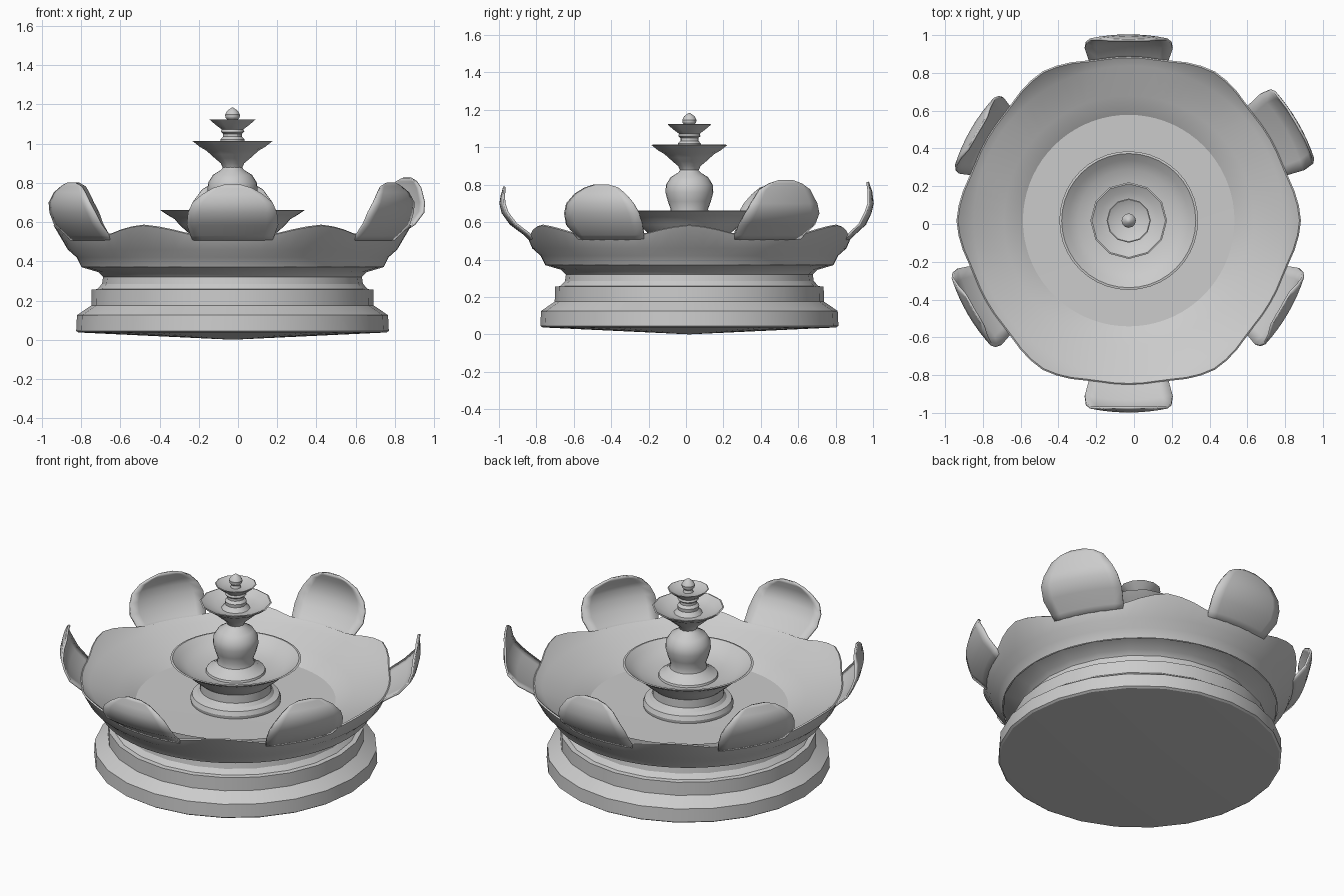
import bpy, bmesh, math
from mathutils import Vector

if "Cube" in bpy.data.objects:
    bpy.data.objects.remove(bpy.data.objects["Cube"])

CX, CY = -0.028, 0.018   # axis of the fountain


def finish(name, bm, angle=30):
    bmesh.ops.remove_doubles(bm, verts=bm.verts, dist=1e-5)
    bmesh.ops.recalc_face_normals(bm, faces=bm.faces)
    me = bpy.data.meshes.new(name)
    bm.to_mesh(me)
    bm.free()
    ob = bpy.data.objects.new(name, me)
    bpy.context.collection.objects.link(ob)
    ob.location = (CX, CY, 0)
    bpy.ops.object.select_all(action='DESELECT')
    ob.select_set(True)
    bpy.context.view_layer.objects.active = ob
    bpy.ops.object.shade_smooth_by_angle(angle=math.radians(angle))
    return ob


def skin(bm, rows, closed):
    for a, b in zip(rows, rows[1:]):
        n = len(a)
        for i in range(n if closed else n - 1):
            j = (i + 1) % n
            bm.faces.new((a[i], a[j], b[j], b[i]))


def lathe(name, profile, sides, warp=None):
    bm = bmesh.new()
    rows = []
    for r, z in profile:
        row = []
        for i in range(sides):
            a = 2 * math.pi * i / sides
            rr, zz = warp(r, z, a) if warp else (r, z)
            row.append(bm.verts.new((rr * math.cos(a), rr * math.sin(a), zz)))
        rows.append(row)
    skin(bm, rows, True)
    return finish(name, bm)


# Stepped round plinth with a cove under the bowl
lathe("plinth", [(0, 0), (.785, .037), (.797, .045), (.793, .125), (.72, .175),
                 (.718, .255), (.69, .258), (.665, .285), (.66, .32),
                 (.685, .345), (.77, .37)], 24)


# Bowl whose rim rises into six small leaves between the big petals
def leafy_rim(r, z, a):
    if z > .52:
        d = math.degrees(a) % 60
        t = min(min(d, 60 - d) / 17, 1)
        k = 1 - t ** 1.4
        return r + .042 * k, z + .052 * k
    return r, z


lathe("basin", [(.77, .37), (.795, .42), (.84, .46), (.87, .53), (.862, .535),
                (.82, .51), (.66, .465), (.56, .405), (0, .40)], 72, leafy_rim)


# Large cupped petals: direction, widest radius, tip radius, tip height
def petal(name, deg, r_max, r_tip, z_tip):
    spine = [(.845, .50), (.88, .535), ((.88 + r_max) / 2 + .01, .59),
             (r_max - .012, .65), (r_max, .70), ((r_max * 2 + r_tip) / 3, z_tip - .05),
             (r_tip + .004, z_tip - .018), (r_tip, z_tip)]
    widths = [.20, .215, .235, .228, .205, .155, .10, .04]
    bm = bmesh.new()
    rows = []
    for (r, z), w in zip(spine, widths):
        row = []
        for i in range(9):
            u = i / 4 - 1
            a = math.radians(deg) + u * w / r
            row.append(bm.verts.new((r * math.cos(a), r * math.sin(a), z)))
        rows.append(row)
    skin(bm, rows, False)
    ob = finish(name, bm)
    mod = ob.modifiers.new("thickness", 'SOLIDIFY')
    mod.thickness = .012
    mod.offset = 0


for i, p in enumerate([(30, 1.03, 1.025, .825), (90, .98, .955, .815),
                       (150, .96, .925, .80), (210, .98, .945, .80),
                       (270, 1.01, .99, .79), (330, .97, .93, .80)]):
    petal(f"petal_{i + 1}", *p)

# Foot and lower dish
lathe("lower_dish", [(.25, .39), (.255, .42), (.245, .445), (.215, .455), (.20, .475),
                     (.20, .525), (.225, .545), (.27, .585), (.295, .615), (.33, .635),
                     (.367, .66), (.355, .662), (.32, .635), (.27, .605), (.17, .585),
                     (0, .585)], 40)

# Bulbous stem
lathe("stem_bulb", [(.17, .58), (.165, .597), (.13, .615), (.105, .64), (.10, .67),
                    (.115, .71), (.128, .76), (.125, .80), (.10, .84), (.06, .865),
                    (.048, .88)], 24)

# Middle cup
lathe("middle_cup", [(.048, .875), (.06, .90), (.09, .925), (.112, .945), (.135, .965),
                     (.165, .982), (.203, 1.012), (.195, 1.014), (.155, .99),
                     (.10, .975), (0, .975)], 12)

# Upper stem and small cup
lathe("upper_cup", [(.085, .97), (.06, 1.0), (.062, 1.02), (.048, 1.035), (.048, 1.05),
                    (.06, 1.06), (.055, 1.072), (.085, 1.095), (.117, 1.122),
                    (.112, 1.124), (.08, 1.107), (0, 1.10)], 12)

# Finial
lathe("finial", [(.03, 1.10), (.024, 1.118), (.036, 1.132), (.038, 1.147), (.028, 1.166),
                 (.012, 1.178), (0, 1.185)], 12)
